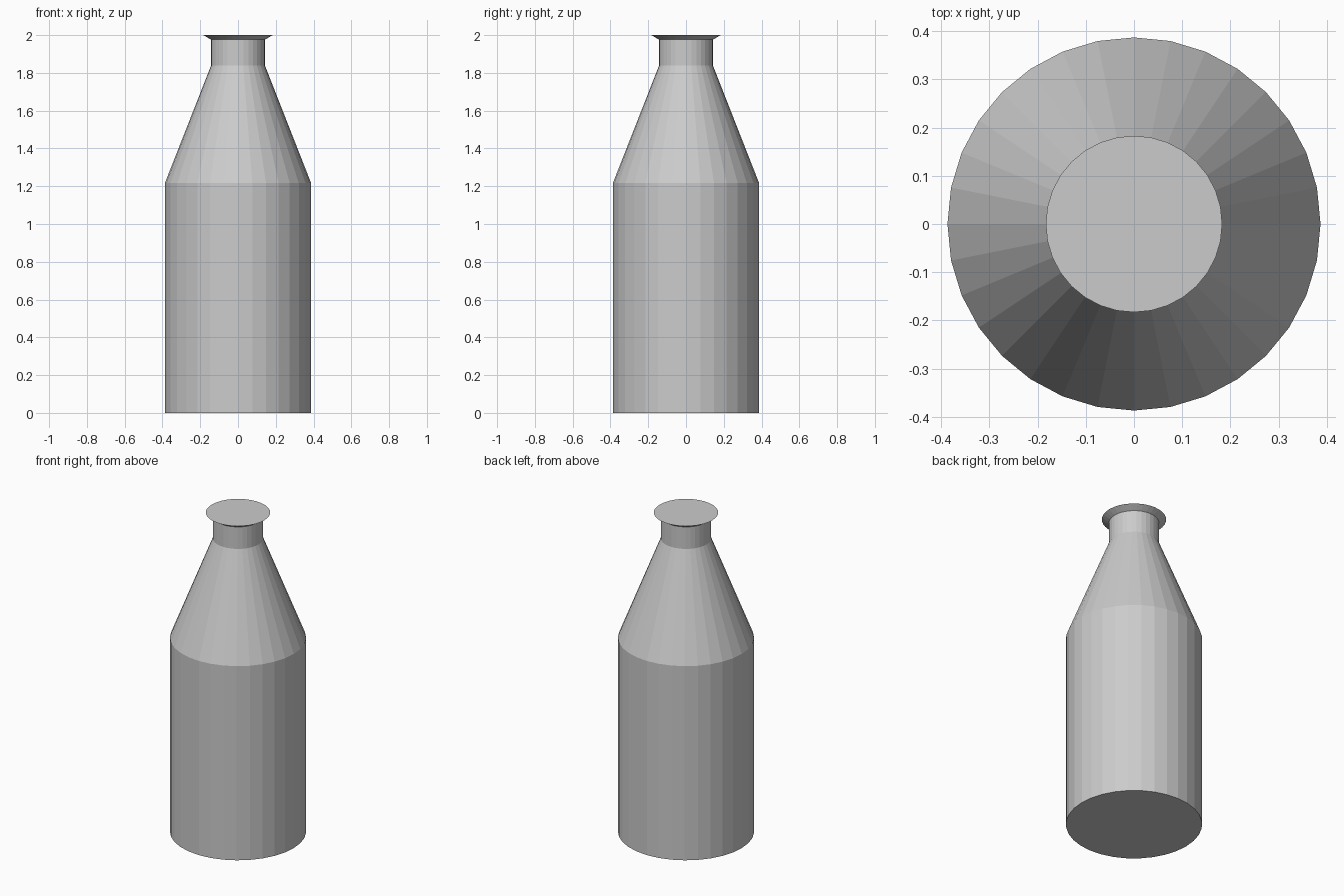
import bpy, bmesh
from math import cos, sin, tau

if "Cube" in bpy.data.objects:
    bpy.data.objects.remove(bpy.data.objects["Cube"])

SIDES = 32

# Outline from base to rim: (radius, height)
PROFILE = [
    (0.387, 0.0),     # base
    (0.387, 1.217),   # top of body
    (0.143, 1.838),   # top of sloping shoulder
    (0.143, 1.976),   # top of neck
    (0.183, 2.0),     # flared lip
]


def lathe(name, profile, sides):
    """Flat-shaded closed solid of revolution about z."""
    bm = bmesh.new()
    rings = [[bm.verts.new((r * cos(tau * i / sides), r * sin(tau * i / sides), z))
              for i in range(sides)] for r, z in profile]
    for low, high in zip(rings, rings[1:]):
        for i in range(sides):
            j = (i + 1) % sides
            bm.faces.new((low[i], low[j], high[j], high[i]))
    bm.faces.new(rings[0][::-1])
    bm.faces.new(rings[-1])
    mesh = bpy.data.meshes.new(name)
    bm.to_mesh(mesh)
    bm.free()
    obj = bpy.data.objects.new(name, mesh)
    bpy.context.collection.objects.link(obj)
    return obj


# Bottle: body, shoulder, neck and flared lip in one closed shell
lathe("bottle", PROFILE, SIDES)
